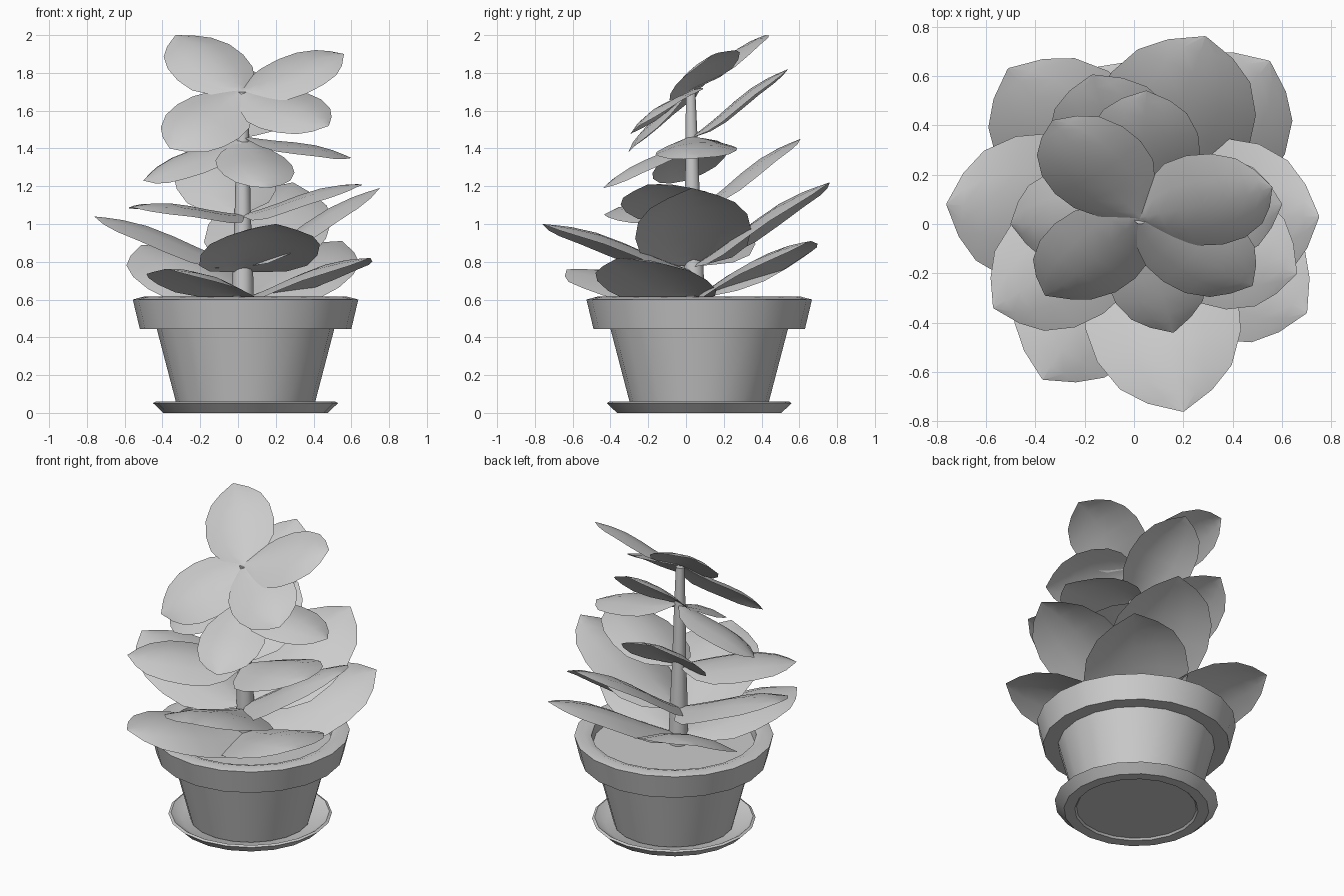
import bpy, math
from mathutils import Vector

if "Cube" in bpy.data.objects:
    bpy.data.objects.remove(bpy.data.objects["Cube"])

POT_X, POT_Y = 0.04, 0.07


def make_object(name, verts, faces, angle=35):
    me = bpy.data.meshes.new(name)
    me.from_pydata(verts, [], faces)
    me.validate()
    ob = bpy.data.objects.new(name, me)
    bpy.context.collection.objects.link(ob)
    bpy.context.view_layer.objects.active = ob
    ob.select_set(True)
    bpy.ops.object.shade_smooth_by_angle(angle=math.radians(angle))
    ob.select_set(False)
    return ob


def lathe(name, profile, sides=20):
    """Revolve (radius, height) points about the pot axis, with capped ends."""
    verts, faces = [], []
    for r, z in profile:
        for i in range(sides):
            a = 2 * math.pi * i / sides
            verts.append((POT_X + r * math.cos(a), POT_Y + r * math.sin(a), z))
    for j in range(len(profile) - 1):
        for i in range(sides):
            k = (i + 1) % sides
            faces.append((j * sides + i, j * sides + k,
                          (j + 1) * sides + k, (j + 1) * sides + i))
    faces.append(tuple(reversed(range(sides))))
    n = (len(profile) - 1) * sides
    faces.append(tuple(range(n, n + sides)))
    return make_object(name, verts, faces)


# Saucer, pot and soil
lathe("saucer", [(0.36, 0.012), (0.37, 0.0), (0.435, 0.0), (0.49, 0.052),
                 (0.475, 0.06), (0.41, 0.02)])
lathe("pot", [(0.36, 0.025), (0.47, 0.445), (0.56, 0.445), (0.597, 0.6),
              (0.54, 0.615), (0.495, 0.6), (0.48, 0.5)])
lathe("soil", [(0.475, 0.5), (0.488, 0.545)])


# Tapered stem
def stem_center(z):
    return Vector((0.025, 0.045 - 0.02 * (z - 0.5) / 1.2, z))


STEM = [(0.5, 0.06), (0.76, 0.055), (1.05, 0.043), (1.45, 0.034), (1.70, 0.026)]
SN = 10
sv = [stem_center(z) + Vector((r * math.cos(2 * math.pi * i / SN),
                               r * math.sin(2 * math.pi * i / SN), 0))
      for z, r in STEM for i in range(SN)]
sf = [(j * SN + i, j * SN + (i + 1) % SN, (j + 1) * SN + (i + 1) % SN, (j + 1) * SN + i)
      for j in range(len(STEM) - 1) for i in range(SN)]
sf.append(tuple(range((len(STEM) - 1) * SN, len(STEM) * SN)))
make_object("stem", sv, sf, 60)

# Leaf outline: (position along leaf, relative half width)
OUTLINE = [(0, .05), (.05, .28), (.15, .66), (.3, .92), (.48, 1),
           (.66, .94), (.82, .73), (.92, .42), (1, .01)]
ACROSS = (-1, -0.5, 0, 0.5, 1)


def leaf(name, base_z, tip, tilt, width=0.37):
    """Blade from the stem to the tip; tilt is the rise per unit to its left."""
    base = stem_center(base_z)
    d = Vector(tip) - base
    length = d.length
    flat = Vector((d.x, d.y, 0)).normalized()
    side = Vector((-flat.y, flat.x, tilt)).normalized()
    side = (side - d * side.dot(d) / d.length_squared).normalized()
    up = d.cross(side).normalized()
    verts, faces = [], []
    for t, w in OUTLINE:
        # arched along the blade, with edges drooping from the midrib
        arch = 0.04 * math.sin(math.pi * t) - 0.015 * math.sin(2 * math.pi * t)
        for s in ACROSS:
            verts.append(base + d * t + side * (s * w * width * length)
                         + up * length * (arch - 0.08 * w * s * s))
    m = len(ACROSS)
    for j in range(len(OUTLINE) - 1):
        for i in range(m - 1):
            a = j * m + i
            faces.append((a, a + m, a + m + 1, a + 1))
    ob = make_object(name, verts, faces, 60)
    ob.data.flip_normals()


# Leaves in whorls from top to bottom: base height, tip, tilt
LEAVES = [
    ("top_leaf_back", 1.71, (-0.33, 0.42, 2.0), -0.44, 0.355),
    ("top_leaf_right", 1.71, (0.56, 0.15, 1.90), 0.53),
    ("top_leaf_left", 1.71, (-0.36, -0.29, 1.40), -0.66),
    ("top_leaf_front", 1.71, (0.48, -0.25, 1.52), 0.57),
    ("upper_leaf_back", 1.46, (0.05, 0.54, 1.82), 0.0),
    ("upper_leaf_right", 1.465, (0.60, 0.08, 1.35), 0.08),
    ("upper_leaf_front", 1.45, (0.16, -0.44, 1.19), 0.05),
    ("upper_leaf_left", 1.46, (-0.50, 0.0, 1.23), -0.35),
    ("middle_leaf_back", 1.06, (-0.17, 0.605, 1.45), -0.2),
    ("middle_leaf_right", 1.05, (0.66, -0.20, 1.21), 0.15),
    ("middle_leaf_left", 1.05, (-0.57, -0.34, 1.09), -0.08),
    ("lower_leaf_back", 0.78, (0.29, 0.76, 1.22), 0.15),
    ("lower_leaf_right", 0.78, (0.75, 0.03, 1.19), 0.1),
    ("lower_leaf_front", 0.75, (0.20, -0.76, 1.0), 0.0),
    ("lower_leaf_left", 0.78, (-0.76, 0.08, 1.04), -0.08),
    ("bottom_leaf_front_right", 0.605, (0.70, -0.36, 0.82), 0.1),
    ("bottom_leaf_front_left", 0.61, (-0.37, -0.63, 0.76), -0.1),
    ("bottom_leaf_back_left", 0.605, (-0.51, 0.63, 0.89), -0.2),
    ("bottom_leaf_back_right", 0.605, (0.55, 0.66, 0.91), 0.2),
]
for args in LEAVES:
    leaf(*args)
